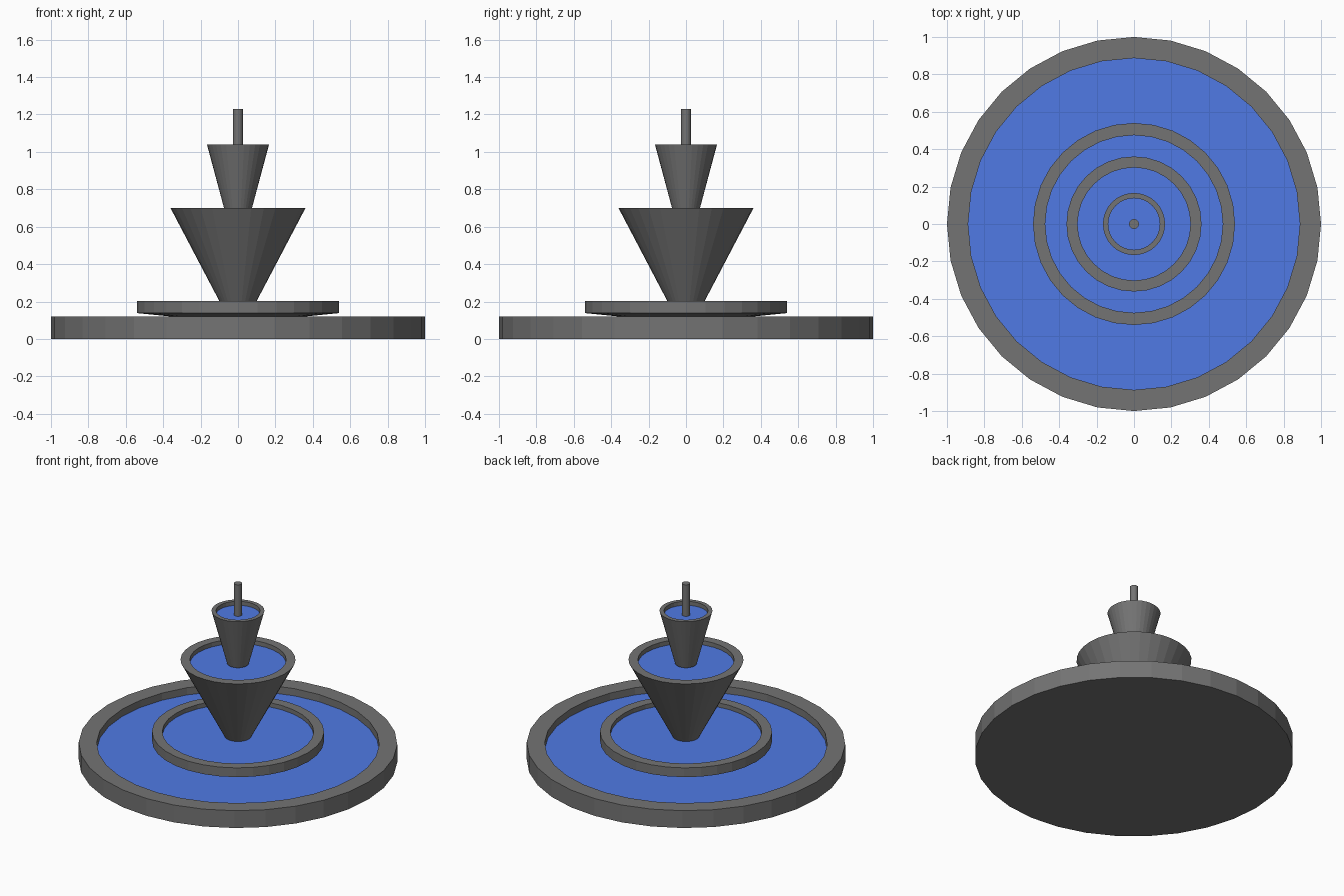
import bpy, bmesh, math

if "Cube" in bpy.data.objects:
    bpy.data.objects.remove(bpy.data.objects["Cube"])

SIDES = 32


def material(name, color):
    mat = bpy.data.materials.new(name)
    mat.diffuse_color = (*color, 1)
    mat.use_nodes = True
    mat.node_tree.nodes["Principled BSDF"].inputs["Base Color"].default_value = mat.diffuse_color
    return mat


water_mat = material("water_blue", (0.08, 0.195, 0.78))
stone_mat = material("dark_stone", (0.175, 0.175, 0.175))


def lathe(name, profile, mat):
    """Revolve (radius, z) points around z, closing both ends with flat caps."""
    bm = bmesh.new()
    rings = []
    for r, z in profile:
        rings.append([bm.verts.new((r * math.cos(2 * math.pi * i / SIDES),
                                    r * math.sin(2 * math.pi * i / SIDES), z))
                      for i in range(SIDES)])
    for a, b in zip(rings, rings[1:]):
        for i in range(SIDES):
            j = (i + 1) % SIDES
            bm.faces.new((a[i], a[j], b[j], b[i]))
    if len(rings) > 1:
        bm.faces.new(rings[0][::-1])
    bm.faces.new(rings[-1])
    mesh = bpy.data.meshes.new(name)
    bm.to_mesh(mesh)
    bm.free()
    mesh.materials.append(mat)
    obj = bpy.data.objects.new(name, mesh)
    bpy.context.collection.objects.link(obj)
    return obj


def bowl(name, outside, inner_r, water_z):
    """Bowl with a recessed top, plus the water disc that fills it."""
    rim_z = outside[-1][1]
    lathe(name, outside + [(inner_r, rim_z), (inner_r, water_z - 0.015)], stone_mat)
    lathe(name + "_water", [(inner_r, water_z)], water_mat)


# Ground basin
bowl("basin", [(1.0, 0.0), (1.0, 0.12)], 0.887, 0.07)
# Shallow dish with a sloping underside
bowl("dish", [(0.1, 0.068), (0.37, 0.121), (0.54, 0.138), (0.54, 0.202)], 0.475, 0.172)
# Large and small conical cups
bowl("large_cup", [(0.08, 0.165), (0.361, 0.70)], 0.302, 0.67)
bowl("small_cup", [(0.068, 0.675), (0.166, 1.04)], 0.138, 1.012)
# Water spout
lathe("spout", [(0.026, 1.0), (0.026, 1.23)], stone_mat)
